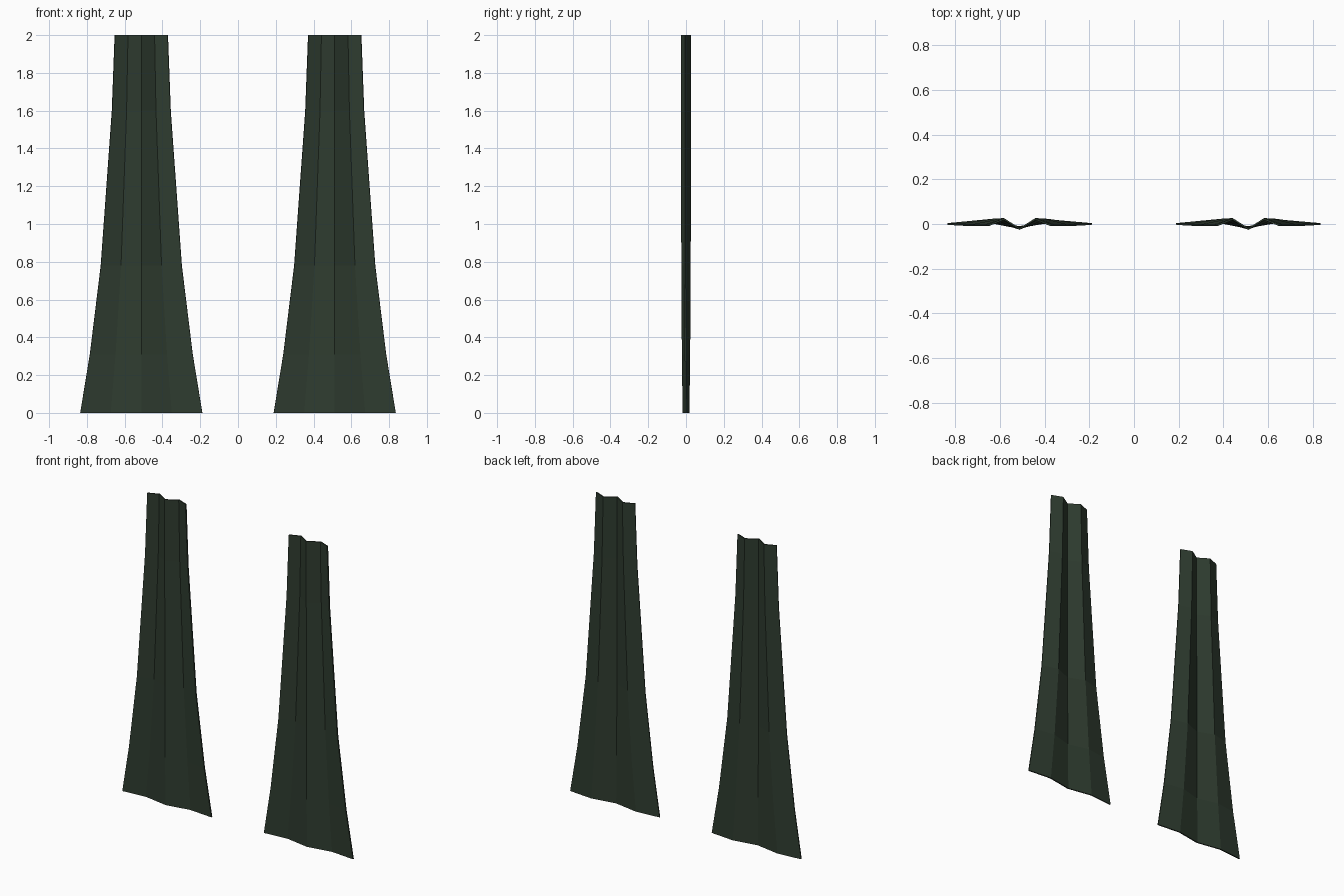
import bpy

if "Cube" in bpy.data.objects:
    bpy.data.objects.remove(bpy.data.objects["Cube"])

# One dark green cloth colour
cloth = bpy.data.materials.new("dark_green_cloth")
cloth.diffuse_color = (0.028, 0.045, 0.029, 1)
cloth.use_nodes = True
cloth.node_tree.nodes["Principled BSDF"].inputs["Base Color"].default_value = cloth.diffuse_color

# Rows: height, half width, ridge y, centre valley y, outer edge y
ROWS = [
    (0.00, 0.323, 0.014, -0.014, 0.000),
    (0.31, 0.272, 0.018, -0.018, -0.003),
    (0.78, 0.214, 0.021, -0.021, -0.006),
    (1.60, 0.155, 0.022, -0.022, -0.006),
    (2.00, 0.140, 0.022, -0.022, -0.006),
]


def curtain(name, cx):
    # Pleated sheet: five evenly spaced fold lines, flaring to the hem
    verts, faces = [], []
    for z, half, ridge, valley, edge in ROWS:
        for k, y in zip((-1, -0.5, 0, 0.5, 1), (edge, ridge, valley, ridge, edge)):
            verts.append((cx + k * half, y, z))
    for r in range(len(ROWS) - 1):
        for c in range(4):
            a = r * 5 + c
            faces.append((a, a + 1, a + 6, a + 5))
    mesh = bpy.data.meshes.new(name)
    mesh.from_pydata(verts, [], faces)
    mesh.materials.append(cloth)
    obj = bpy.data.objects.new(name, mesh)
    bpy.context.collection.objects.link(obj)
    # Cloth thickness
    solid = obj.modifiers.new("thickness", 'SOLIDIFY')
    solid.thickness = 0.008
    solid.offset = 0
    return obj


curtain("left_curtain", -0.512)
curtain("right_curtain", 0.512)
